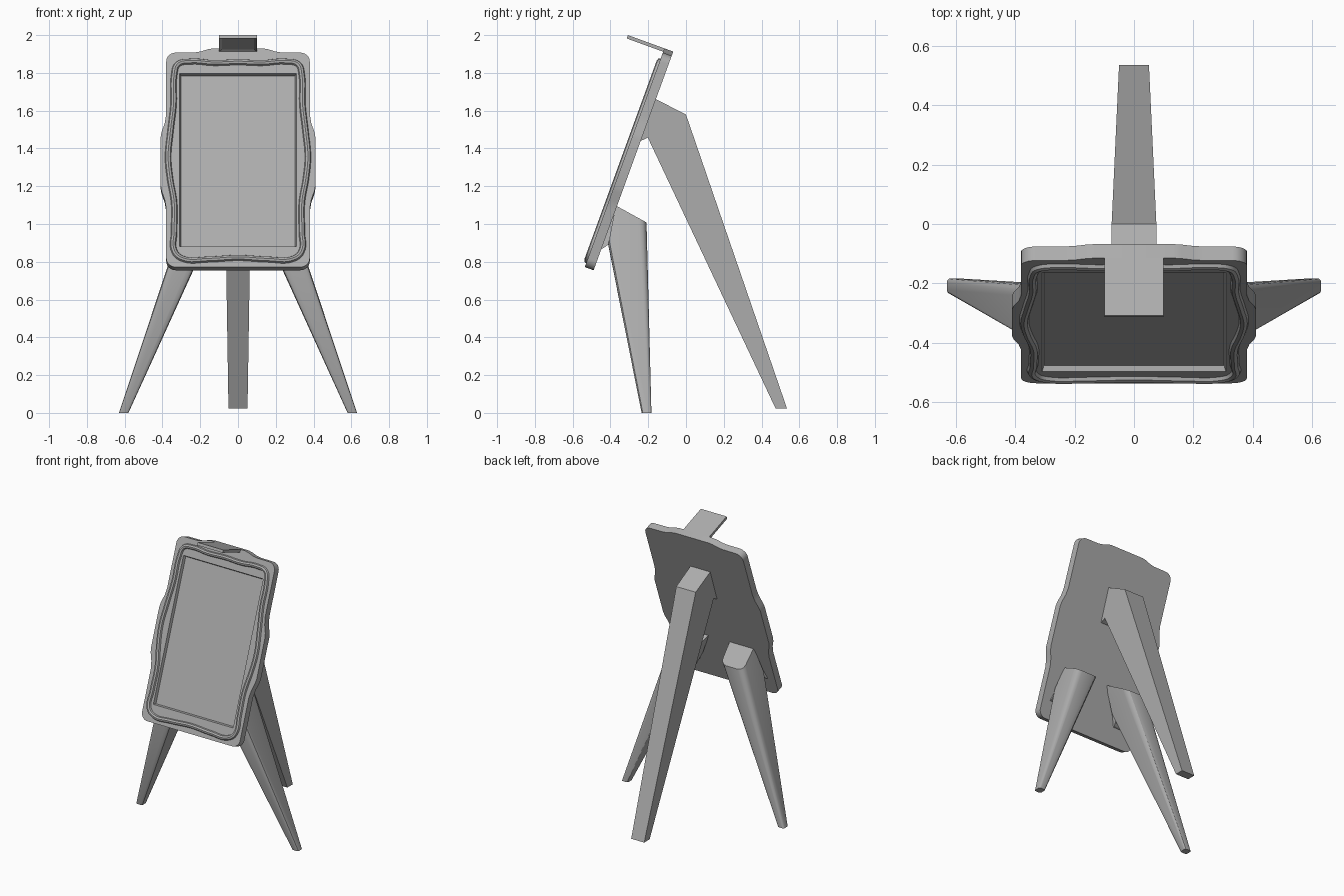
import bpy, bmesh, math
from mathutils import Matrix

if "Cube" in bpy.data.objects:
    bpy.data.objects.remove(bpy.data.objects["Cube"], do_unlink=True)

grey = bpy.data.materials.new("plain_grey")
grey.use_nodes = True
colour = (0.42, 0.42, 0.42, 1)
grey.diffuse_color = colour
grey.node_tree.nodes["Principled BSDF"].inputs["Base Color"].default_value = colour

# Board frame: local x across, y up the board, z out of its front
TILT = Matrix.Translation((0, -0.489, 0.755)) @ Matrix.Rotation(math.radians(70), 4, 'X')
THICK = 0.05


def finish(obj, smooth=True):
    bpy.ops.object.select_all(action='DESELECT')
    obj.select_set(True)
    bpy.context.view_layer.objects.active = obj
    if obj.type == 'CURVE':
        bpy.ops.object.convert(target='MESH')
        obj = bpy.context.object
    obj.data.materials.clear()
    obj.data.materials.append(grey)
    if smooth:
        bpy.ops.object.shade_smooth_by_angle(angle=math.radians(30))


def make(name, bm, matrix=None, smooth=True):
    bmesh.ops.recalc_face_normals(bm, faces=bm.faces[:])
    mesh = bpy.data.meshes.new(name)
    bm.to_mesh(mesh)
    bm.free()
    obj = bpy.data.objects.new(name, mesh)
    bpy.context.collection.objects.link(obj)
    if matrix:
        obj.matrix_world = matrix
    finish(obj, smooth)


def mirrored(half):
    """Close a right-hand half outline with its mirror image."""
    return half + [(-x, y) for x, y in reversed(half) if x > 0]


def arc(cx, cy, r, start, steps=6):
    angles = [math.radians(start + 90 * i / steps) for i in range(steps + 1)]
    return [(cx + r * math.cos(a), cy + r * math.sin(a)) for a in angles]


def ring(bm, pts, z):
    return [bm.verts.new((x, y, z)) for x, y in pts]


def walls(bm, a, b):
    n = len(a)
    for i in range(n):
        j = (i + 1) % n
        bm.faces.new((a[i], a[j], b[j], b[i]))


def rect(w, low, high):
    return [(w, low), (w, high), (-w, high), (-w, low)]


# Board with wavy outline and recessed panel
half = (arc(0.33, 0.05, 0.05, -90)
        + [(0.38, 0.33), (0.388, 0.38), (0.405, 0.43), (0.41, 0.46),
           (0.41, 0.73), (0.405, 0.76), (0.388, 0.81), (0.38, 0.86)]
        + arc(0.33, 1.158, 0.05, 0)
        + [(0.23, 1.209), (0.195, 1.215), (0.16, 1.227), (0.13, 1.232)])
outline = mirrored(half)
bm = bmesh.new()
back = ring(bm, outline, 0)
front = ring(bm, outline, THICK)
lip = ring(bm, rect(0.309, 0.115, 1.091), THICK)
floor = ring(bm, rect(0.303, 0.121, 1.085), THICK - 0.02)
walls(bm, back, front)
walls(bm, lip, floor)
bm.faces.new(back)
bm.faces.new(floor)
edges = [bm.edges.get((loop[i - 1], loop[i])) for loop in (front, lip) for i in range(len(loop))]
bmesh.ops.triangle_fill(bm, use_beauty=True, use_dissolve=False, edges=edges)
make("board", bm, TILT)

# Wavy raised trim around the panel
trim_half = [(0, 0.052), (0.16, 0.043), (0.29, 0.046), (0.335, 0.085), (0.338, 0.2),
             (0.338, 0.36), (0.36, 0.5), (0.37, 0.62), (0.358, 0.76), (0.341, 0.92),
             (0.338, 1.08), (0.318, 1.142), (0.25, 1.158), (0.13, 1.15), (0, 1.154)]
curve = bpy.data.curves.new("trim", 'CURVE')
curve.dimensions = '3D'
curve.bevel_depth = 0.016
curve.bevel_resolution = 2
curve.resolution_u = 6
path = mirrored(trim_half)
spline = curve.splines.new('BEZIER')
spline.bezier_points.add(len(path) - 1)
spline.use_cyclic_u = True
for point, (x, y) in zip(spline.bezier_points, path):
    point.co = (x, y, THICK)
    point.handle_left_type = point.handle_right_type = 'AUTO'
trim = bpy.data.objects.new("trim", curve)
bpy.context.collection.objects.link(trim)
trim.matrix_world = TILT
finish(trim)

# Canopy plate with a recessed underside
bm = bmesh.new()
bmesh.ops.create_cube(bm, size=1)
bmesh.ops.scale(bm, vec=(0.2, 0.019, 0.207), verts=bm.verts[:])
bmesh.ops.translate(bm, vec=(0, 1.2225, 0.1515), verts=bm.verts[:])
bm.normal_update()
under = [f for f in bm.faces if f.normal.y < -0.9]
bmesh.ops.inset_region(bm, faces=under, thickness=0.022, depth=-0.008)
make("canopy", bm, TILT, False)


def prism(name, profile, span, rounded=False):
    """Loft a (y, z) profile sideways; span(z) gives its two x limits."""
    bm = bmesh.new()
    sides = [[bm.verts.new((span(z)[k], y, z)) for y, z in profile] for k in (0, 1)]
    walls(bm, *sides)
    for side in sides:
        bm.faces.new(side)
    if rounded:
        long_edges = [e for e in bm.edges if abs(e.verts[0].co.z - e.verts[1].co.z) > 0.5]
        bmesh.ops.bevel(bm, geom=long_edges, offset=25, offset_type='PERCENT',
                        segments=3, profile=0.5, affect='EDGES')
    make(name, bm, None, rounded)


# Rear leg and its mount
def rear_span(z):
    w = 0.05 + 0.016 * z
    return -w, w


prism("rear_leg", [(-0.165, 1.664), (0, 1.579), (0.535, 0.022), (0.475, 0.022), (-0.202, 1.457)],
      rear_span)
prism("rear_mount", [(-0.245, 1.44), (-0.235, 1.442), (-0.195, 1.46), (-0.15, 1.64), (-0.17, 1.655)],
      rear_span)

# Front legs and mounts, splayed outwards
for label, s in (("left", 1), ("right", -1)):
    def leg_span(z, s=s):
        return s * (0.58 - 0.455 * z), s * (0.63 - 0.332 * z)

    def mount_span(z, s=s):
        a, b = leg_span(z)
        return a + s * 0.02, b - s * 0.02

    prism(label + "_front_leg",
          [(-0.372, 1.098), (-0.209, 1.008), (-0.183, 0), (-0.235, 0), (-0.412, 0.891)],
          leg_span, True)
    prism(label + "_front_mount",
          [(-0.45, 0.868), (-0.437, 0.872), (-0.4, 0.9), (-0.34, 1.07), (-0.372, 1.09)],
          mount_span)
